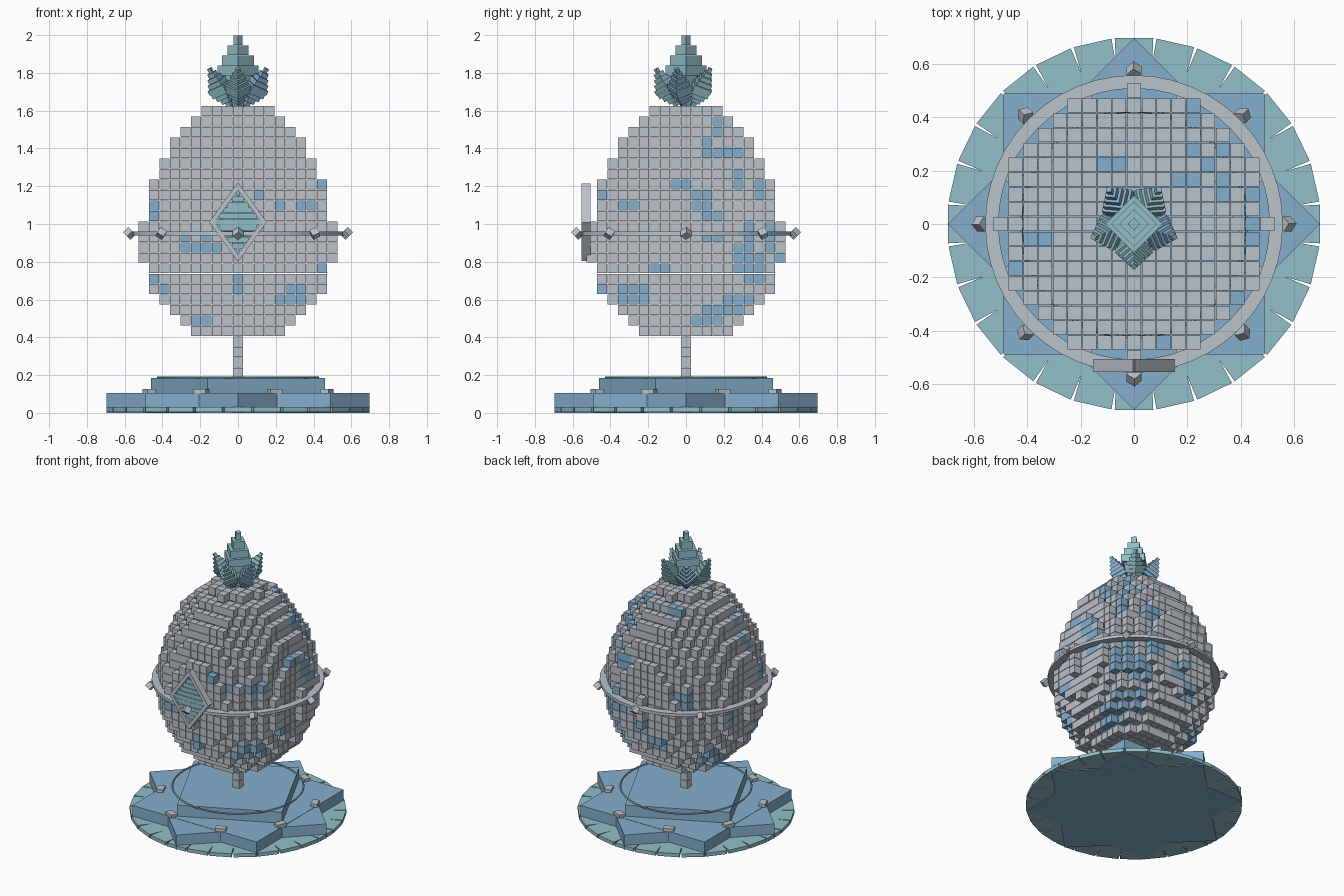
import bpy, bmesh, math
from mathutils import Matrix, Vector

if "Cube" in bpy.data.objects:
    bpy.data.objects.remove(bpy.data.objects["Cube"])

def material(name, rgb):
    m = bpy.data.materials.new(name)
    m.diffuse_color = (*rgb, 1)
    m.use_nodes = True
    m.node_tree.nodes["Principled BSDF"].inputs["Base Color"].default_value = m.diffuse_color
    return m

GRAY = material("pale_gray", (0.49, 0.54, 0.59))
BLUE = material("ice_blue", (0.24, 0.43, 0.61))
TEAL = material("soft_teal", (0.29, 0.52, 0.58))

def finish(name, bm, *mats):
    bmesh.ops.recalc_face_normals(bm, faces=bm.faces[:])
    me = bpy.data.meshes.new(name)
    bm.to_mesh(me)
    bm.free()
    for m in mats:
        me.materials.append(m)
    ob = bpy.data.objects.new(name, me)
    bpy.context.collection.objects.link(ob)
    return ob

def box(bm, loc, size, rot=Matrix(), mat=0):
    m = Matrix.Translation(loc) @ rot @ Matrix.Diagonal((*size, 1))
    verts = bmesh.ops.create_cube(bm, size=1, matrix=m)["verts"]
    for f in {f for v in verts for f in v.link_faces}:
        f.material_index = mat

def prism(bm, pts, z0, z1):
    low = [bm.verts.new((x, y, z0)) for x, y in pts]
    top = [bm.verts.new((x, y, z1)) for x, y in pts]
    bm.faces.new(low[::-1])
    bm.faces.new(top)
    for i in range(len(pts)):
        j = (i + 1) % len(pts)
        bm.faces.new((low[i], low[j], top[j], top[i]))

def polar(r, deg):
    a = math.radians(deg)
    return r * math.cos(a), r * math.sin(a)

def rz(deg):
    return Matrix.Rotation(math.radians(deg), 4, 'Z')

def lathe(name, profile, n, mat):
    # closed (r, z) profile swept around z
    bm = bmesh.new()
    rings = [[bm.verts.new((*polar(r, 360 * i / n), z)) for r, z in profile] for i in range(n)]
    k = len(profile)
    for i in range(n):
        a, b = rings[i], rings[(i + 1) % n]
        for j in range(k):
            bm.faces.new((a[j], b[j], b[(j + 1) % k], a[(j + 1) % k]))
    return finish(name, bm, mat)

# Voxel egg
P, Z0, ROWS = 0.0555, 0.405, 22

def row_radius(i):
    d = i - 7.5 + 0.0
    if abs(d) < 2:
        return 9.03
    return 9.05 * math.sqrt(max(0, 1 - (d / (13.3 if d > 0 else 9.8)) ** 2))

def row_index_radius(i):
    # rows 7-10 from the bottom are the widest
    d = i - 8.5
    if abs(d) < 2:
        return 9.03
    return 9.05 * math.sqrt(max(0, 1 - (d / (13.3 if d > 0 else 9.8)) ** 2))

def filled(x, y, i):
    return 0 <= i < ROWS and math.hypot(x, y) <= row_index_radius(i)

# Blue patches: azimuth, height, radius
PATCHES = [
    (190, 1.43, .04), (195, 1.26, .04), (350, 1.20, .04), (200, 1.07, .06),
    (287, 1.13, .04), (297, 1.09, .05), (233, .91, .07), (250, .89, .07),
    (263, .87, .05), (200, .68, .06), (268, .67, .05), (312, .62, .07),
    (235, .48, .06), (43, 1.53, .06), (21, 1.40, .07), (41, 1.23, .07),
    (357, 1.20, .05), (9, 1.13, .06), (16, 1.05, .06), (17, .94, .06),
    (320, 1.10, .05), (343, .76, .05), (37, .82, .08), (52, .76, .10),
    (65, .92, .07), (25, .50, .10), (45, .56, .09), (322, .62, .06),
    (85, .80, .08), (150, .55, .08), (190, 1.35, .05), (125, 1.02, .07),
    (65, 1.20, .06), (45, 1.40, .06), (100, .66, .07), (160, .85, .06),
    (110, 1.53, .06), (45, .95, .08)]
spots = []
for az, z, r in PATCHES:
    rad = P * row_index_radius(min(ROWS - 1, max(0, int((z - Z0) / P))))
    spots.append((Vector((*polar(rad, az), z)), r))

bm = bmesh.new()
for i in range(ROWS):
    for x in range(-9, 10):
        for y in range(-9, 10):
            if not filled(x, y, i):
                continue
            near = [(x+1, y, i), (x-1, y, i), (x, y+1, i), (x, y-1, i), (x, y, i+1), (x, y, i-1)]
            if all(filled(*n) for n in near):
                continue
            c = Vector((x * P, y * P, Z0 + (i + .5) * P))
            blue = any((c - s).length < r for s, r in spots)
            box(bm, c, (P * .95,) * 3, mat=int(blue))
finish("voxel_egg", bm, GRAY, BLUE)

# Stem of cubes under the egg
bm = bmesh.new()
for k in range(4):
    box(bm, (0, 0, Z0 - (k + .5) * P), (P * .95,) * 3)
finish("stem", bm, GRAY)

# Base disc made of wedges with narrow slits at the rim
bm = bmesh.new()
N = 28
step = 360 / N
for k in range(N):
    a = -90 + k * step
    prism(bm, [polar(.40, a - step / 2), polar(.60, a - step / 2), polar(.70, a - step / 2 + .5),
               polar(.70, a + step / 2 - .5), polar(.60, a + step / 2), polar(.40, a + step / 2)],
          .005, .03)
finish("base_disc", bm, TEAL)

# Eight-pointed star plinth from two squares, and a turned square step above
for name, r, turn, z0, z1 in (("star_diamond", .697, 0, 0, .104), ("star_square", .693, 45, .001, .106),
                              ("upper_step", .487, -19.2, .10, .185)):
    bm = bmesh.new()
    prism(bm, [polar(r, turn + 90 * k) for k in range(4)], z0, z1)
    finish(name, bm, BLUE)

# Small studs in the inner corners of the star
bm = bmesh.new()
for k in range(8):
    a = 22.5 + 45 * k
    box(bm, (*polar(.51, a), .112), (.045, .07, .028), rz(a))
finish("base_studs", bm, GRAY)

# Thin hoop on the upper step
lathe("base_hoop", [(.424 + .006 * math.cos(t * math.pi / 3), .187 + .006 * math.sin(t * math.pi / 3))
                    for t in range(6)], 48, TEAL)

# Flat band around the egg with eight tilted cubes
lathe("equator_band", [(.508, .94), (.558, .94), (.558, .96), (.508, .96)], 48, GRAY)
bm = bmesh.new()
for k in range(8):
    rot = rz(45 * k) @ Matrix.Rotation(math.radians(45), 4, 'Y') @ Matrix.Rotation(math.radians(40), 4, 'X')
    box(bm, (*polar(.575, 45 * k), .95), (.04, .04, .04), rot)
finish("band_cubes", bm, GRAY)

# Diamond frame on the front
bm = bmesh.new()
CZ, HW, HH = 1.01, .138, .19
ang = math.atan2(HH, HW)
for sx in (-1, 1):
    for sz in (-1, 1):
        rot = Matrix.Rotation(sx * sz * ang, 4, 'Y')
        box(bm, (sx * HW / 2, -.53, CZ + sz * HH / 2), (math.hypot(HW, HH) + .02, .048, .024), rot)
finish("emblem_frame", bm, GRAY)

# Stepped plates filling the frame
bm = bmesh.new()
for k in range(-5, 6):
    w = HW * 2 * (1 - abs(k) * .031 / HH) - .03
    box(bm, (0, -.532 + abs(k) * .002, CZ + k * .031), (w, .03, .029))
finish("emblem_filling", bm, TEAL)

# Crown crystals: stacks of square slabs turned corner-out
def crystal(name, widths, height, place, mat):
    bm = bmesh.new()
    h = height / len(widths)
    for k, w in enumerate(widths):
        s = w * math.sqrt(2)
        m = place @ Matrix.Translation((0, 0, (k + .5) * h)) @ rz(45) @ Matrix.Diagonal((s, s, h * .97, 1))
        bmesh.ops.create_cube(bm, size=1, matrix=m)
    finish(name, bm, mat)

crystal("crown_center", (.03, .06, .085, .108, .085, .055, .024), .375,
        Matrix.Translation((0, 0, 1.625)), TEAL)
for k in range(5):
    a = -90 + 72 * k
    place = rz(a) @ Matrix.Translation((.045, 0, 1.625)) @ Matrix.Rotation(math.radians(30), 4, 'Y')
    crystal(f"crown_petal_{k + 1}", (.018, .034, .05, .064, .07, .056, .042, .028, .014), .23,
            place, BLUE if k in (1, 3) else TEAL)
